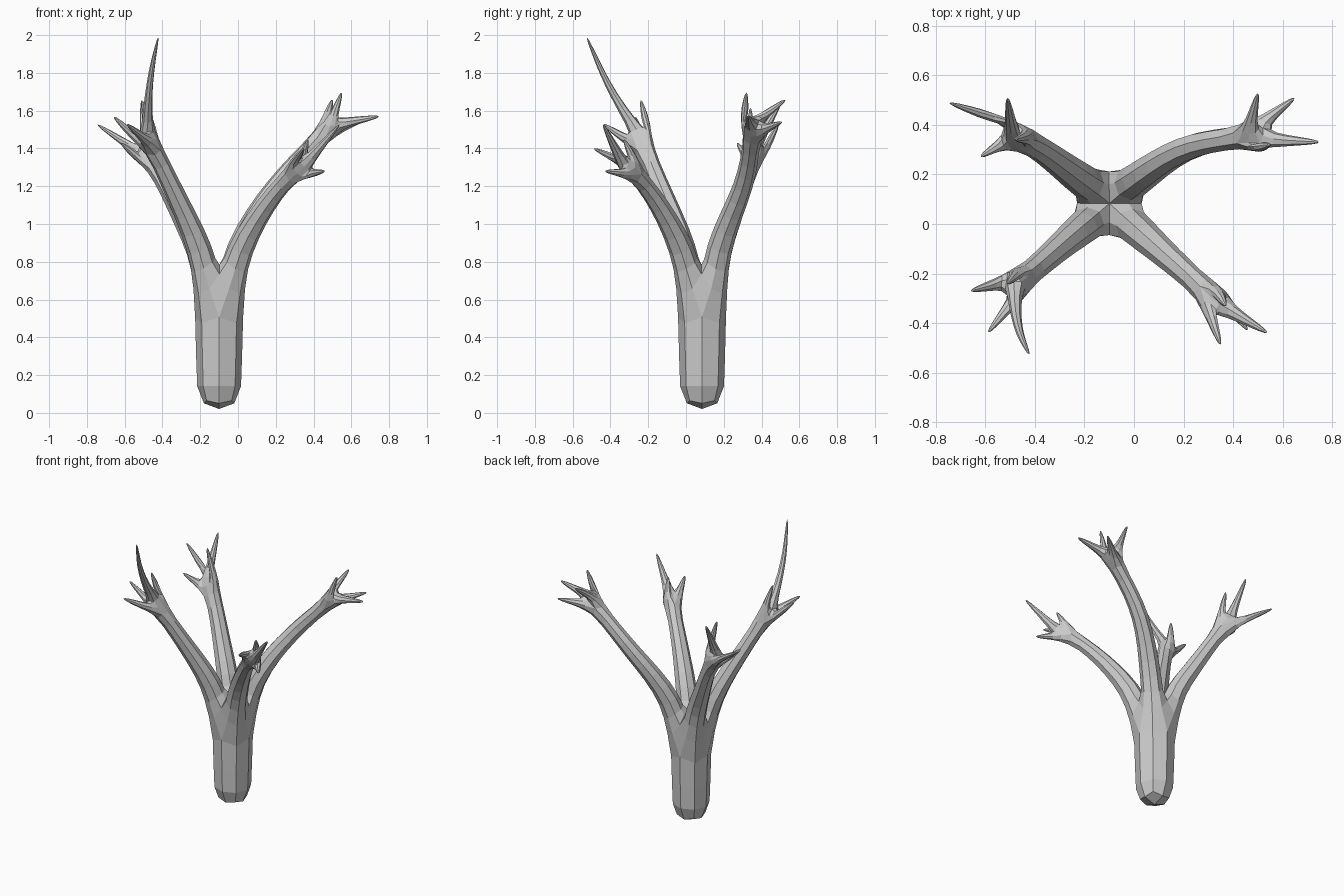
import bpy, bmesh
from mathutils import Vector as V

if "Cube" in bpy.data.objects:
    bpy.data.objects.remove(bpy.data.objects["Cube"])

bm = bmesh.new()
CX, CY = -0.10, 0.085          # trunk axis


def grow(face, path):
    """Extrude a quad face along (point, radius) stations with square rings.
    Returns the end cap and the side faces of the last segment."""
    loop = list(face.verts)
    prev = face.calc_center_median()
    bmesh.ops.delete(bm, geom=[face], context='FACES_ONLY')
    pts = [V(p) for p, r in path]
    sides = []
    for i, (p, r) in enumerate(path):
        p = pts[i]
        d = (pts[min(i + 1, len(pts) - 1)] - prev).normalized()
        c = sum((v.co for v in loop), V()) / 4
        e1 = loop[0].co - c
        e1 = (e1 - d * e1.dot(d)).normalized()
        e2 = d.cross(e1)
        ring = [bm.verts.new(p + o * r) for o in (e1, e2, -e1, -e2)]
        sides = [bm.faces.new((loop[k], loop[(k + 1) % 4], ring[(k + 1) % 4], ring[k]))
                 for k in range(4)]
        loop, prev = ring, p
    return bm.faces.new(loop), sides


def twig_path(base, tip):
    """Short tapering twig from a face centre to its tip."""
    tip = V(tip)
    return [(base.lerp(tip, 0.4), 0.034), (base.lerp(tip, 0.75), 0.022), (tip, 0.008)]


# Trunk: square cage, rounded to eight sides by subdivision
H = 0.132
signs = [(-1, -1), (1, -1), (1, 1), (-1, 1)]       # counter-clockwise corners
rings = [[bm.verts.new((CX + sx * H, CY + sy * H, z)) for sx, sy in signs]
         for z in (0.0, 0.26, 0.63)]
bm.faces.new(rings[0][::-1])
for k in range(4):
    n = (k + 1) % 4
    bm.faces.new((rings[0][k], rings[0][n], rings[1][n], rings[1][k]))

# Crotch: a centre point and four saddles split the trunk top into branch bases
top = bm.verts.new((CX, CY, 0.75))
saddles = [bm.verts.new((CX + dx * 0.14, CY + dy * 0.14, 0.73))
           for dx, dy in ((0, -1), (1, 0), (0, 1), (-1, 0))]
bases = []
for k in range(4):
    n = (k + 1) % 4
    bm.faces.new((rings[1][k], rings[1][n], rings[2][n], saddles[k], rings[2][k]))
    bases.append(bm.faces.new((top, saddles[k - 1], rings[2][k], saddles[k])))

# Branches, in the order of the trunk corners, with their twig tips
tall = [((-0.48, -0.34, 1.61), 0.036), ((-0.467, -0.42, 1.75), 0.026),
        ((-0.45, -0.47, 1.86), 0.02), ((-0.42, -0.53, 2.0), 0.007)]
branches = [
    # front left
    ([((-0.20, -0.01, 0.87), 0.105), ((-0.28, -0.075, 1.05), 0.085),
      ((-0.37, -0.155, 1.24), 0.075), ((-0.44, -0.215, 1.39), 0.068),
      ((-0.48, -0.25, 1.48), 0.058)],
     [tall, (-0.59, -0.44, 1.53), (-0.66, -0.27, 1.57), (-0.51, -0.24, 1.66)]),
    # front right
    ([((0.01, -0.02, 0.87), 0.105), ((0.10, -0.10, 1.03), 0.085),
      ((0.19, -0.18, 1.16), 0.075), ((0.28, -0.26, 1.26), 0.066),
      ((0.36, -0.335, 1.32), 0.056)],
     [(0.54, -0.44, 1.53), (0.35, -0.49, 1.40), (0.46, -0.43, 1.28), (0.37, -0.33, 1.45)]),
    # back right
    ([((0.00, 0.17, 0.87), 0.105), ((0.10, 0.245, 1.06), 0.088),
      ((0.20, 0.305, 1.20), 0.08), ((0.31, 0.335, 1.33), 0.073),
      ((0.44, 0.35, 1.46), 0.068), ((0.53, 0.34, 1.53), 0.055)],
     [(0.75, 0.33, 1.57), (0.55, 0.32, 1.70), (0.50, 0.53, 1.66), (0.65, 0.51, 1.54)]),
    # back left
    ([((-0.20, 0.17, 0.86), 0.105), ((-0.28, 0.23, 1.01), 0.088),
      ((-0.36, 0.29, 1.17), 0.078), ((-0.43, 0.335, 1.30), 0.072),
      ((-0.49, 0.36, 1.40), 0.058)],
     [(-0.75, 0.49, 1.53), (-0.51, 0.51, 1.66), (-0.62, 0.27, 1.43), (-0.48, 0.34, 1.62)]),
]
for base, (path, twigs) in zip(bases, branches):
    cap, sides = grow(base, path)
    faces = [cap] + sides
    bm.normal_update()
    # Give each twig the end face that points most nearly towards its tip
    pairs = []
    for t, twig in enumerate(twigs):
        aim = V(twig[0][0]) if isinstance(twig, list) else V(twig)
        for f, face in enumerate(faces):
            d = (aim - face.calc_center_median()).normalized()
            pairs.append((d.dot(face.normal), t, f))
    chosen = {}
    for score, t, f in sorted(pairs, reverse=True):
        if t not in chosen and f not in chosen.values():
            chosen[t] = f
    for t, f in chosen.items():
        twig = twigs[t]
        if not isinstance(twig, list):
            twig = twig_path(faces[f].calc_center_median(), twig)
        grow(faces[f], twig)

bmesh.ops.recalc_face_normals(bm, faces=bm.faces[:])
mesh = bpy.data.meshes.new("bare_tree")
bm.to_mesh(mesh)
bm.free()

grey = bpy.data.materials.new("plain grey")
grey.diffuse_color = (0.6, 0.6, 0.6, 1)
grey.use_nodes = True
grey.node_tree.nodes["Principled BSDF"].inputs["Base Color"].default_value = grey.diffuse_color
mesh.materials.append(grey)

tree = bpy.data.objects.new("bare_tree", mesh)
bpy.context.collection.objects.link(tree)
sub = tree.modifiers.new("round_off", 'SUBSURF')
sub.subdivision_type = 'CATMULL_CLARK'
sub.levels = sub.render_levels = 1
